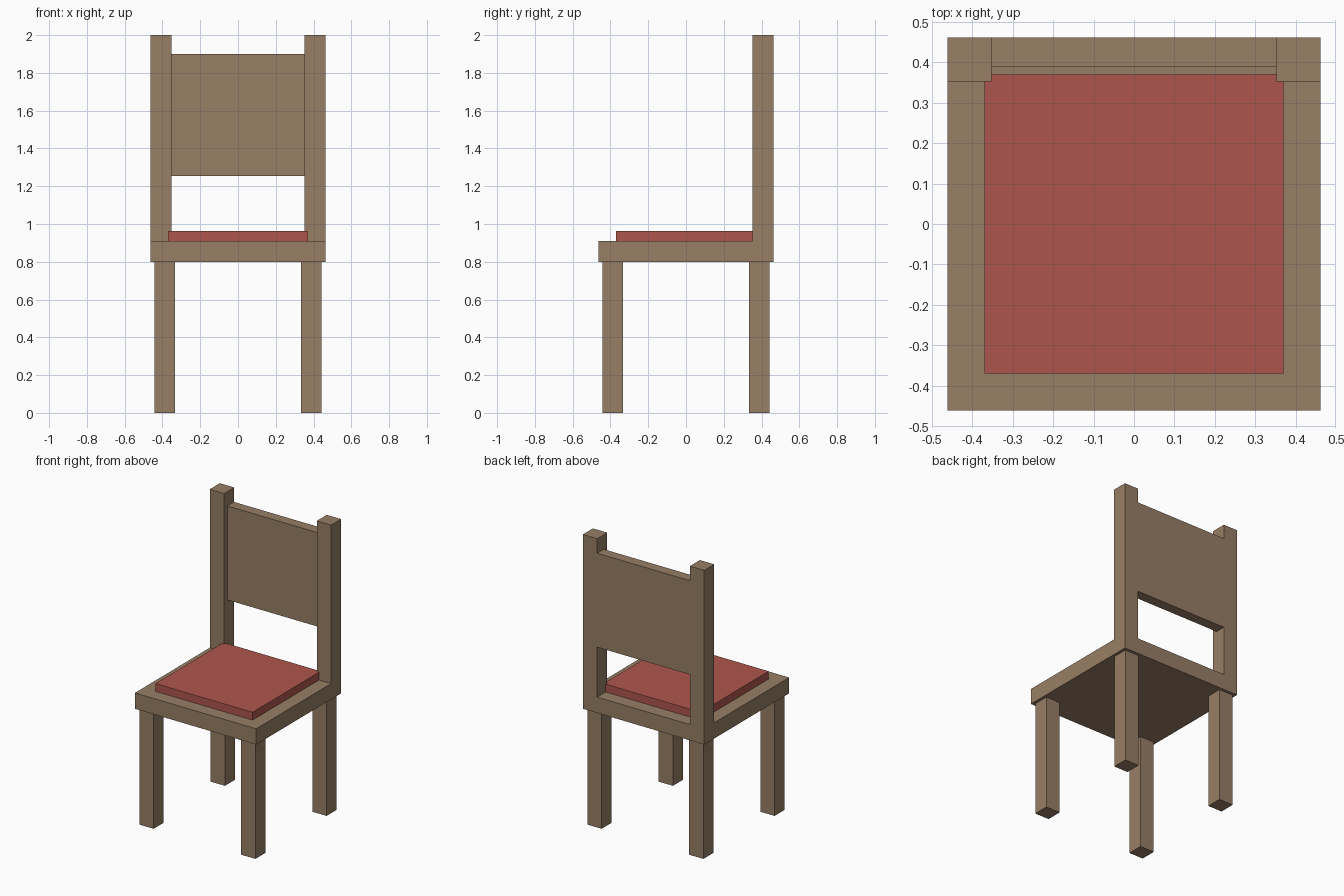
import bpy
import bmesh
from mathutils import Vector

cube = bpy.data.objects.get("Cube")
if cube:
    bpy.data.objects.remove(cube, do_unlink=True)


def make_material(name, rgb):
    mat = bpy.data.materials.new(name)
    mat.use_nodes = True
    colour = (*rgb, 1.0)
    mat.diffuse_color = colour
    bsdf = next(n for n in mat.node_tree.nodes if n.type == "BSDF_PRINCIPLED")
    bsdf.inputs["Base Color"].default_value = colour
    return mat


def box(name, low, high, mat):
    """Flat-shaded box between two opposite corners."""
    low, high = Vector(low), Vector(high)
    mesh = bpy.data.meshes.new(name)
    bm = bmesh.new()
    bmesh.ops.create_cube(bm, size=1.0)
    bmesh.ops.scale(bm, vec=high - low, verts=bm.verts)
    bm.to_mesh(mesh)
    bm.free()
    mesh.materials.append(mat)
    obj = bpy.data.objects.new(name, mesh)
    obj.location = (low + high) / 2
    bpy.context.collection.objects.link(obj)
    return obj


wood = make_material("brown wood", (0.31, 0.21, 0.13))
fabric = make_material("red fabric", (0.42, 0.092, 0.075))

HALF = 0.462          # half width of the seat
THICK = 0.109         # thickness of legs, posts and seat
SEAT_LOW, SEAT_TOP = 0.8, 0.909
LEG_OUT = 0.442       # outer face of the legs
POST_IN = HALF - THICK

# Seat and cushion
box("seat", (-HALF, -HALF, SEAT_LOW), (HALF, HALF, SEAT_TOP), wood)
box("cushion", (-0.37, -0.37, SEAT_TOP), (0.37, 0.37, 0.963), fabric)

# Legs and back posts
leg_mid = LEG_OUT - THICK / 2
post_mid = HALF - THICK / 2
r = THICK / 2
for side, sx in (("left", 1), ("right", -1)):
    for end, sy in (("front", -1), ("back", 1)):
        x, y = sx * leg_mid, sy * leg_mid
        box(f"{end}_{side}_leg", (x - r, y - r, 0), (x + r, y + r, SEAT_LOW), wood)
    x = sx * post_mid
    box(f"{side}_back_post", (x - r, POST_IN, SEAT_TOP), (x + r, HALF, 2.0), wood)

# Back panel, flush with the rear of the posts
box("back_panel", (-POST_IN, 0.39, 1.253), (POST_IN, HALF, 1.9), wood)
